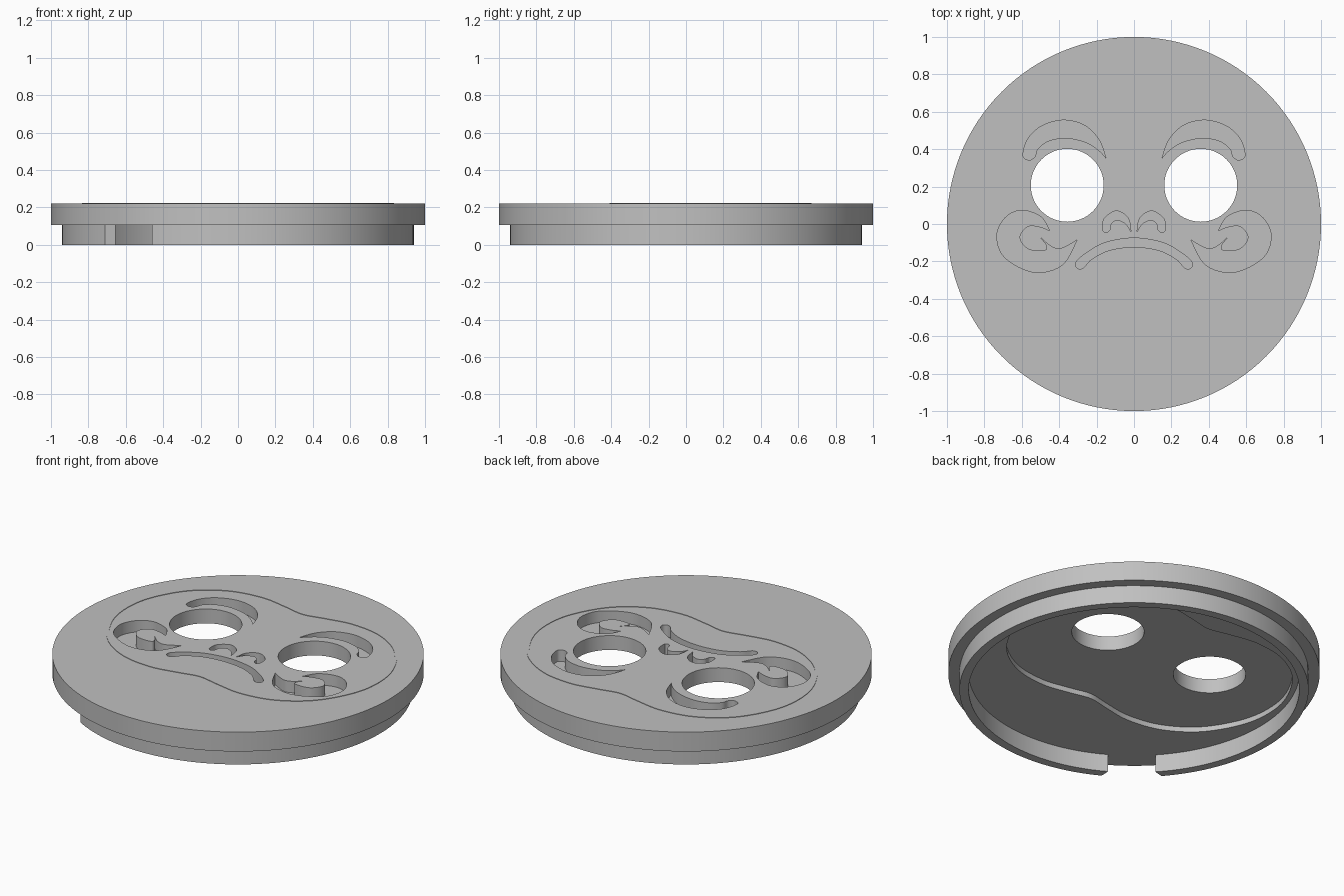
import bpy, bmesh, math
from mathutils import Vector

if "Cube" in bpy.data.objects:
    bpy.data.objects.remove(bpy.data.objects["Cube"], do_unlink=True)

TOP, RIM, POCKET, FLOOR = 0.22, 0.105, 0.135, 0.152

grey = bpy.data.materials.new("plain grey")
grey.use_nodes = True
colour = (0.53, 0.53, 0.53, 1)
grey.diffuse_color = colour
grey.node_tree.nodes["Principled BSDF"].inputs["Base Color"].default_value = colour


def arc(r, a, b, n, cx=0, cy=0):
    """Points on an arc, angles in degrees, both ends included."""
    steps = [math.radians(a + (b - a) * i / n) for i in range(n + 1)]
    return [Vector((cx + r * math.cos(t), cy + r * math.sin(t))) for t in steps]


def spline(pts, closed=False, n=6):
    """Smooth curve through points; an open one leaves out its last point."""
    p = [Vector(q) for q in pts]
    count = len(p)
    at = lambda i: p[i % count] if closed else p[max(0, min(count - 1, i))]
    out = []
    for i in range(count if closed else count - 1):
        a, b, c, d = at(i - 1), at(i), at(i + 1), at(i + 2)
        for k in range(n):
            t = k / n
            out.append(0.5 * (2 * b + (c - a) * t + (2 * a - 5 * b + 4 * c - d) * t * t
                              + (3 * b - a - 3 * c + d) * t ** 3))
    return out


def mirrored(loop):
    return [Vector((-p.x, p.y)) for p in reversed(loop)]


def finish(name, bm):
    bmesh.ops.recalc_face_normals(bm, faces=bm.faces)
    me = bpy.data.meshes.new(name)
    bm.to_mesh(me)
    bm.free()
    me.materials.append(grey)
    ob = bpy.data.objects.new(name, me)
    bpy.context.collection.objects.link(ob)
    return ob


def prisms(name, loops, z0, z1):
    """Upright solids from closed outlines."""
    bm = bmesh.new()
    for loop in loops:
        low = [bm.verts.new((p.x, p.y, z0)) for p in loop]
        high = [bm.verts.new((p.x, p.y, z1)) for p in loop]
        bm.faces.new(low)
        bm.faces.new(high)
        for i in range(len(loop)):
            bm.faces.new((low[i - 1], low[i], high[i], high[i - 1]))
    return finish(name, bm)


def band(name, loop, width, z0, z1):
    """Closed strip of even width just inside a clockwise outline."""
    bm = bmesh.new()
    rows = []
    for i, p in enumerate(loop):
        d = (loop[(i + 1) % len(loop)] - loop[i - 1]).normalized()
        q = p + Vector((d.y, -d.x)) * width
        rows.append([bm.verts.new((v.x, v.y, z))
                     for v, z in ((p, z0), (p, z1), (q, z1), (q, z0))])
    for i in range(len(rows)):
        a, b = rows[i - 1], rows[i]
        for k in range(4):
            bm.faces.new((a[k - 1], a[k], b[k], b[k - 1]))
    return finish(name, bm)


def select_only(ob):
    bpy.ops.object.select_all(action='DESELECT')
    ob.select_set(True)
    bpy.context.view_layer.objects.active = ob


def cut(ob, tool):
    tool.hide_render = True
    mod = ob.modifiers.new("cut", 'BOOLEAN')
    mod.operation, mod.solver, mod.object = 'DIFFERENCE', 'EXACT', tool
    select_only(ob)
    bpy.ops.object.modifier_apply(modifier=mod.name)
    bpy.data.objects.remove(tool, do_unlink=True)


# Face outline, waisted at the middle, clockwise from the top
side = [(0, .62), (.13, .645), (.3, .67), (.5, .635), (.68, .515), (.8, .32), (.835, .13)]
lower = [(x, .26 - y) for x, y in reversed(side[:-1])]
half = side + lower
outline = spline(half + [(-x, y) for x, y in reversed(half[1:-1])], True)

# Grooved features on the right half, drawn tip to tip
brow = (spline([(-.15, .353), (-.19, .455), (-.27, .53), (-.385, .555), (-.5, .52),
                (-.57, .45), (-.593, .365), (-.56, .342), (-.53, .36), (-.515, .4),
                (-.46, .443), (-.365, .46), (-.26, .438), (-.19, .395), (-.15, .353)]))
nostril = (spline([(-.165, -.038), (-.16, .027), (-.095, .07), (-.032, .032), (-.016, -.043)])
           + spline([(-.016, -.043), (-.043, 0), (-.09, .021), (-.123, 0), (-.13, -.032),
                     (-.15, -.046), (-.165, -.038)]))
cheek = (spline([(-.305, -.086), (-.385, -.22), (-.535, -.258), (-.69, -.18), (-.733, -.065),
                 (-.69, .032), (-.604, .073), (-.5, .04), (-.45, -.037)])
         + spline([(-.45, -.037), (-.5, -.016), (-.567, -.012), (-.612, -.07), (-.567, -.134),
                   (-.48, -.142), (-.465, -.118), (-.497, -.075)])
         + spline([(-.497, -.075), (-.44, -.122), (-.385, -.13), (-.305, -.086)]))
lip = [(0, -.075), (-.155, -.1), (-.262, -.16), (-.31, -.205), (-.305, -.235), (-.272, -.236),
       (-.225, -.187), (-.13, -.14), (0, -.123)]
mouth = spline(lip + [(-x, y) for x, y in reversed(lip[1:-1])], True)
grooves = [mouth]
for shape in (brow, nostril, cheek):
    grooves += [shape, mirrored(shape)]

# Main disc, with pocket underneath, eye holes and grooves
disc = prisms("lid_disc", [arc(1, 0, 360, 128)[:-1]], RIM, TOP)
cut(disc, prisms("pocket_cutter", [outline], 0.05, POCKET))
cut(disc, prisms("eye_cutter", [arc(.195, 0, 360, 64, x, .207)[:-1] for x in (-.357, .357)],
                 0.0, 0.4))
cut(disc, prisms("groove_cutter", grooves, FLOOR, 0.4))

# Fine raised line around the face
rib = band("face_outline_rib", outline, .013, TOP - .01, TOP + .003)

# Fitting ring underneath, open at one place
gap = 230.8
ring = prisms("fitting_ring", [arc(.94, gap + 9.9, gap + 350.1, 120)
                               + arc(.89, gap + 351.8, gap + 8.2, 120)], 0, RIM)

for ob in (disc, rib, ring):
    select_only(ob)
    bpy.ops.object.shade_smooth_by_angle(angle=math.radians(30))
